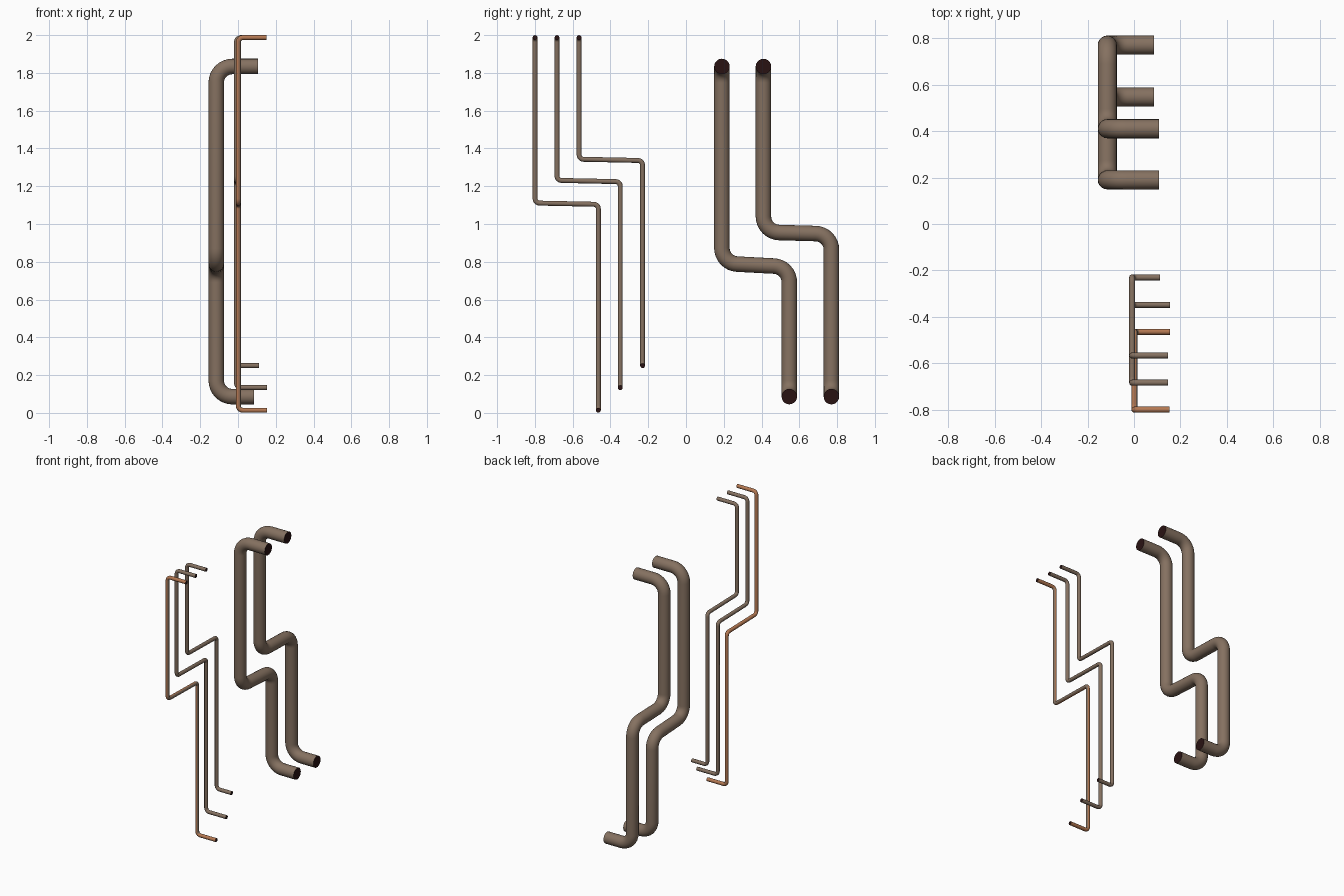
import bpy, bmesh, math
from mathutils import Vector

if "Cube" in bpy.data.objects:
    bpy.data.objects.remove(bpy.data.objects["Cube"])


def material(name, rgb):
    m = bpy.data.materials.new(name)
    m.diffuse_color = (*rgb, 1)
    m.use_nodes = True
    m.node_tree.nodes["Principled BSDF"].inputs["Base Color"].default_value = m.diffuse_color
    return m


BROWN = material("weathered_brown", (0.235, 0.165, 0.118))
DARK = material("dark_opening", (0.022, 0.006, 0.006))
COPPER = material("copper", (0.46, 0.19, 0.085))


def rounded_path(corners, bend, steps):
    """Replace each inner corner with a tangent arc."""
    pts = [Vector(c) for c in corners]
    out = [pts[0]]
    for a, p, b in zip(pts, pts[1:], pts[2:]):
        u, v = (a - p).normalized(), (b - p).normalized()
        half = u.angle(v) / 2
        cut = bend / math.tan(half)
        centre = p + (u + v).normalized() * bend / math.sin(half)
        s, e = p + u * cut - centre, p + v * cut - centre
        total = s.angle(e)
        for i in range(steps + 1):
            t = i / steps
            k = (s * math.sin((1 - t) * total) + e * math.sin(t * total)) / math.sin(total)
            out.append(centre + k)
    out.append(pts[-1])
    return out


def pipe(name, corners, radius, bend, sides=16, steps=6, copper=False):
    path = rounded_path(corners, bend, steps)
    bm = bmesh.new()
    side, old, rings = Vector((0, 1, 0)), None, []
    for i, p in enumerate(path):
        ahead = path[min(i + 1, len(path) - 1)] - p
        behind = p - path[max(i - 1, 0)]
        t = (ahead.normalized() + behind.normalized()).normalized()
        if old is not None:
            side = old.rotation_difference(t) @ side
        old = t
        n = (side - t * side.dot(t)).normalized()
        b = t.cross(n)
        rings.append([bm.verts.new(p + radius * (n * math.cos(a) + b * math.sin(a)))
                      for a in (2 * math.pi * k / sides for k in range(sides))])
    for r, q in zip(rings, rings[1:]):
        for k in range(sides):
            j = (k + 1) % sides
            bm.faces.new((r[k], r[j], q[j], q[k]))
    # dark pipe mouths
    for r in (rings[0], rings[-1]):
        bm.faces.new(r).material_index = 1
    bmesh.ops.recalc_face_normals(bm, faces=bm.faces)
    # the front pipe is bare copper except on the side facing right
    for f in bm.faces:
        if copper and len(f.verts) == 4 and f.normal.x < 0.35:
            f.material_index = 2
    me = bpy.data.meshes.new(name)
    bm.to_mesh(me)
    bm.free()
    for m in (BROWN, DARK, COPPER):
        me.materials.append(m)
    ob = bpy.data.objects.new(name, me)
    bpy.context.collection.objects.link(ob)
    bpy.context.view_layer.objects.active = ob
    ob.select_set(True)
    bpy.ops.object.shade_smooth_by_angle(angle=math.radians(50))
    ob.select_set(False)


def stepped(x, y0, y1, top, jog0, jog1, bottom, end_top, end_bottom):
    """Corner points: stub, drop, sideways jog, drop, stub."""
    return [(end_top, y0, top), (x, y0, top), (x, y0, jog0),
            (x, y1, jog1), (x, y1, bottom), (end_bottom, y1, bottom)]


# two thick pipes
thick = [(0.19, 0.547, 0.792, 0.773), (0.41, 0.77, 0.957, 0.947)]
for i, (y0, y1, j0, j1) in enumerate(thick):
    pipe(f"thick_pipe_{i + 1}",
         stepped(-0.115, y0, y1, 1.834, j0, j1, 0.086, 0.107, 0.086),
         0.041, 0.085, sides=20, steps=8)

# three thin pipes
thin = [(0.002, -0.799, -0.464, 1.111, 1.104, 0.014, 0.152, 0.154),
        (-0.008, -0.683, -0.348, 1.231, 1.224, 0.134, 0.146, 0.154),
        (-0.008, -0.566, -0.230, 1.343, 1.336, 0.250, 0.146, 0.112)]
for i, (x, y0, y1, j0, j1, low, e0, e1) in enumerate(thin):
    pipe(f"thin_pipe_{i + 1}", stepped(x, y0, y1, 1.987, j0, j1, low, e0, e1),
         0.013, 0.024, sides=12, steps=5, copper=(i == 0))
